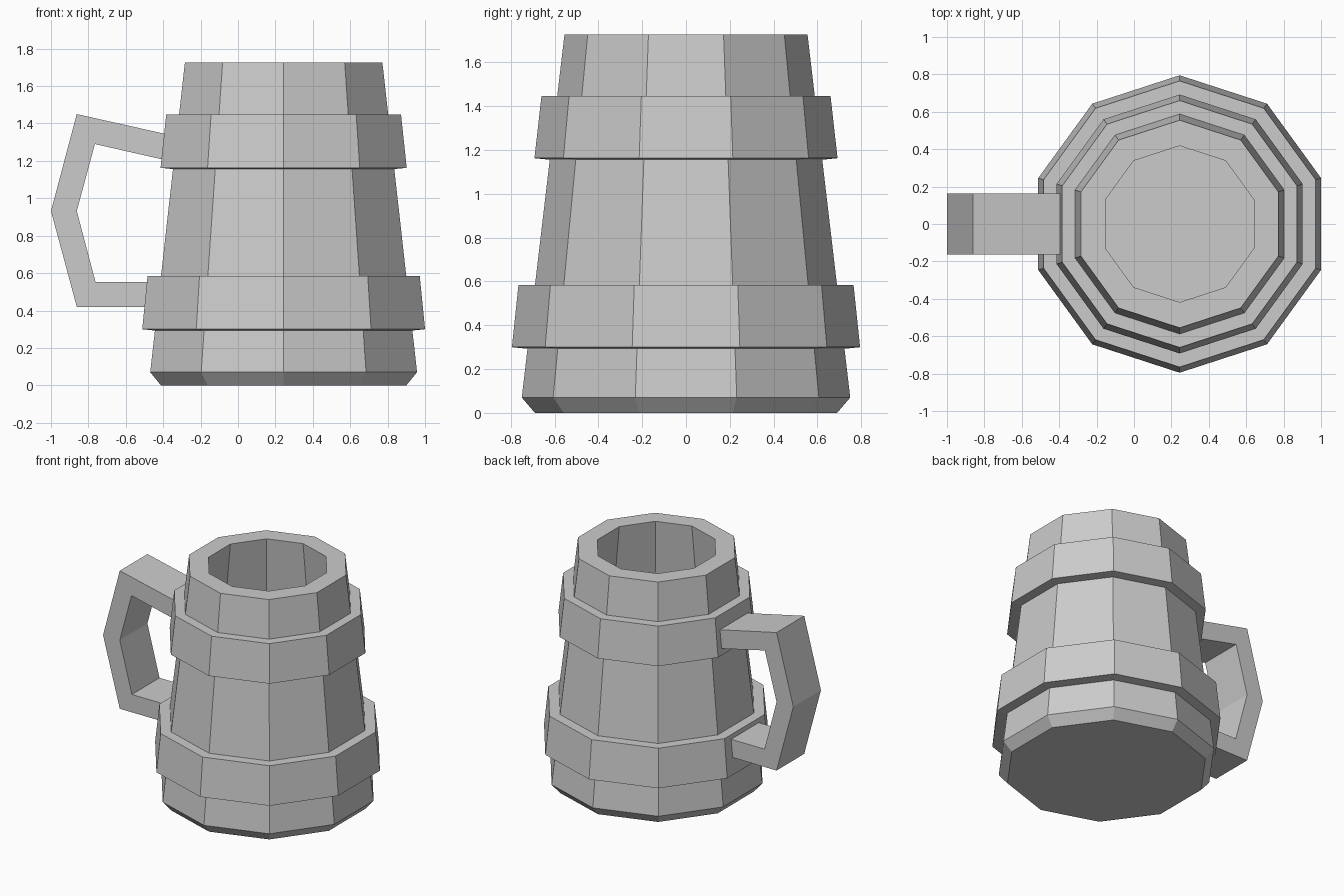
import bpy, bmesh, math

cube = bpy.data.objects.get("Cube")
if cube:
    bpy.data.objects.remove(cube)

SIDES = 10
CENTRE_X = 0.244

grey = bpy.data.materials.new("plain grey")
grey.use_nodes = True
colour = (0.6, 0.6, 0.6, 1)
grey.diffuse_color = colour
grey.node_tree.nodes["Principled BSDF"].inputs["Base Color"].default_value = colour


def finish(name, bm):
    bmesh.ops.recalc_face_normals(bm, faces=bm.faces)
    mesh = bpy.data.meshes.new(name)
    bm.to_mesh(mesh)
    bm.free()
    mesh.materials.append(grey)
    obj = bpy.data.objects.new(name, mesh)
    bpy.context.collection.objects.link(obj)
    return obj


def lathe(name, profile, ring=False):
    """Spin (radius, height) points; close them into a ring or cap both ends."""
    bm = bmesh.new()
    loops = []
    for r, z in profile:
        angles = [math.pi / 2 + math.tau * i / SIDES for i in range(SIDES)]
        loops.append([bm.verts.new((CENTRE_X + r * math.cos(a), r * math.sin(a), z))
                      for a in angles])
    pairs = list(zip(loops, loops[1:]))
    if ring:
        pairs.append((loops[-1], loops[0]))
    else:
        bm.faces.new(loops[0])
        bm.faces.new(loops[-1])
    for a, b in pairs:
        for i in range(SIDES):
            j = (i + 1) % SIDES
            bm.faces.new((a[i], a[j], b[j], b[i]))
    return finish(name, bm)


# Tapered body with a chamfered foot, thick rim and hollow inside
lathe("mug_body", [(0.69, 0), (0.75, 0.07), (0.555, 1.727),
                   (0.418, 1.727), (0.59, 0.25)])

# Two raised hoops
for name, low, high, r_low, r_high in (
        ("lower_band", 0.3, 0.585, 0.795, 0.765),
        ("upper_band", 1.163, 1.447, 0.692, 0.66)):
    lathe(name, [(r_low - 0.1, low - 0.01), (r_low, low),
                 (r_high, high), (r_high - 0.1, high)], ring=True)

# Angular handle: outer and inner paths bridged, then extruded across
outer = [(-0.37, 1.34), (-0.862, 1.45), (-1, 0.932), (-0.862, 0.42), (-0.46, 0.42)]
inner = [(-0.37, 1.2), (-0.765, 1.29), (-0.862, 0.932), (-0.762, 0.553), (-0.46, 0.553)]
HALF_WIDTH = 0.163
bm = bmesh.new()
outer_v, inner_v = [[bm.verts.new((x, -HALF_WIDTH, z)) for x, z in path]
                    for path in (outer, inner)]
for i in range(len(outer) - 1):
    bm.faces.new((outer_v[i], outer_v[i + 1], inner_v[i + 1], inner_v[i]))
side = bmesh.ops.extrude_face_region(bm, geom=bm.faces[:])
moved = [v for v in side["geom"] if isinstance(v, bmesh.types.BMVert)]
bmesh.ops.translate(bm, verts=moved, vec=(0, 2 * HALF_WIDTH, 0))
finish("handle", bm)
